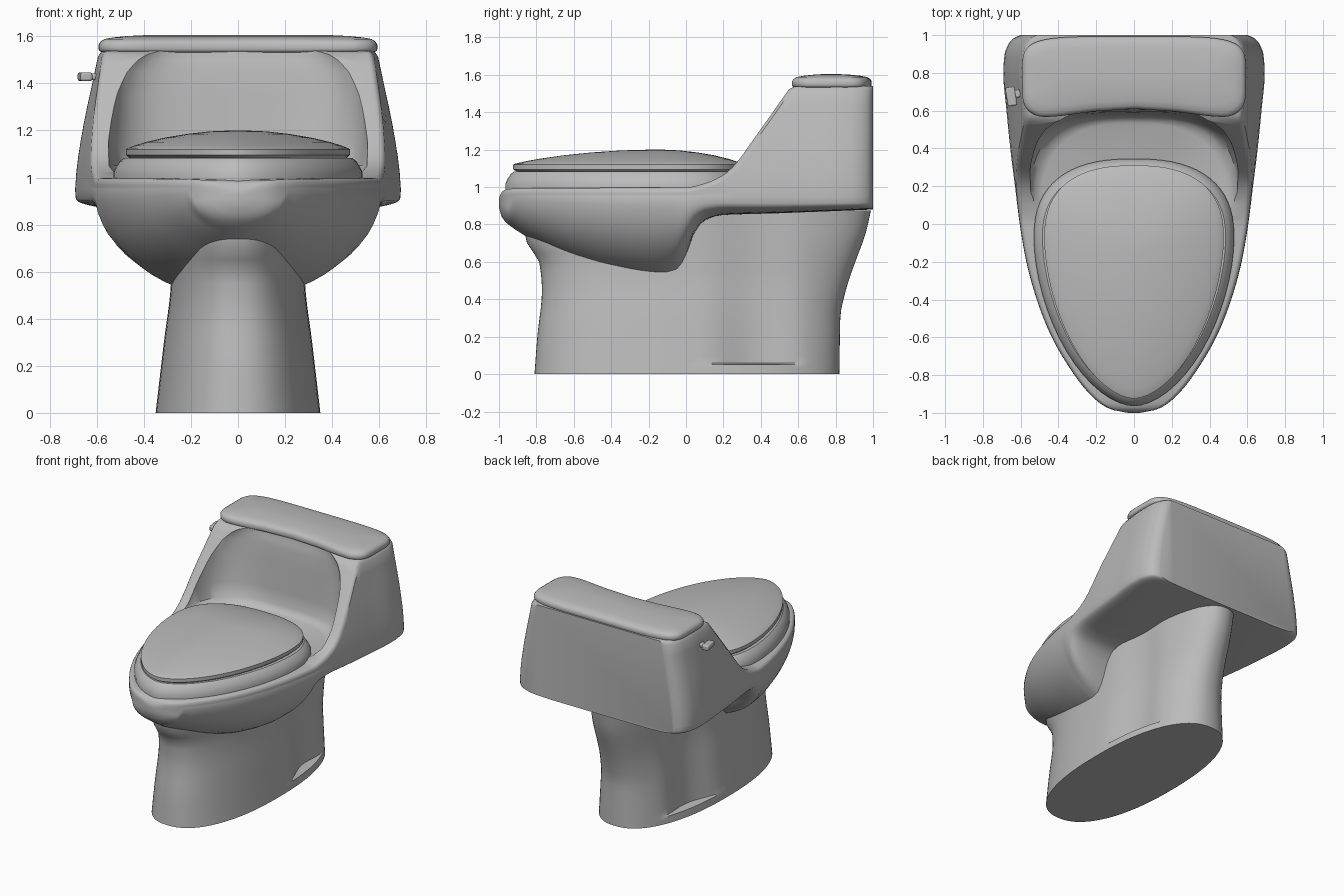
import bpy, bmesh, math

if "Cube" in bpy.data.objects:
    bpy.data.objects.remove(bpy.data.objects["Cube"])

china = bpy.data.materials.new("grey_ceramic")
china.diffuse_color = (0.5, 0.5, 0.5, 1)
china.use_nodes = True
china.node_tree.nodes["Principled BSDF"].inputs["Base Color"].default_value = china.diffuse_color


def curve(pts):
    """Smooth monotone interpolation through (t, value) points."""
    n = len(pts)
    d = [(pts[i + 1][1] - pts[i][1]) / (pts[i + 1][0] - pts[i][0]) for i in range(n - 1)]
    m = [d[0]] + [2 * a * b / (a + b) if a * b > 0 else 0 for a, b in zip(d, d[1:])] + [d[-1]]

    def f(t):
        t = min(max(t, pts[0][0]), pts[-1][0])
        i = max(k for k in range(n - 1) if pts[k][0] <= t)
        h = pts[i + 1][0] - pts[i][0]
        s = (t - pts[i][0]) / h
        return ((1 + 2 * s) * (1 - s) ** 2 * pts[i][1] + s * (1 - s) ** 2 * h * m[i]
                + s * s * (3 - 2 * s) * pts[i + 1][1] + s * s * (s - 1) * h * m[i + 1])
    return f


def spow(v, e):
    return math.copysign(abs(v) ** e, v)


def loft(name, rings, angle=35):
    bm = bmesh.new()
    vs = [[bm.verts.new(p) for p in r] for r in rings]
    n = len(rings[0])
    for a, b in zip(vs, vs[1:]):
        for i in range(n):
            j = (i + 1) % n
            bm.faces.new((a[i], a[j], b[j], b[i]))
    bm.faces.new(vs[0])
    bm.faces.new(vs[-1])
    bmesh.ops.recalc_face_normals(bm, faces=bm.faces)
    me = bpy.data.meshes.new(name)
    bm.to_mesh(me)
    bm.free()
    ob = bpy.data.objects.new(name, me)
    bpy.context.collection.objects.link(ob)
    me.materials.append(china)
    smooth(ob, angle)
    return ob


def smooth(ob, angle=35):
    bpy.ops.object.select_all(action='DESELECT')
    ob.select_set(True)
    bpy.context.view_layer.objects.active = ob
    bpy.ops.object.shade_smooth_by_angle(angle=math.radians(angle))


def egg(z, hw, y0, yc, y1, ef=2.0, eb=2.0, n=64):
    """Horizontal oval with different front and back halves."""
    pts = []
    for i in range(n):
        a = 2 * math.pi * i / n
        c, s = math.cos(a), math.sin(a)
        e = eb if s > 0 else ef
        pts.append((hw * spow(c, 2 / e), yc + (y1 - yc if s > 0 else yc - y0) * spow(s, 2 / e), z))
    return pts


# body: bowl, deck and tank lofted from front to back
half_w = curve([(-1, .03), (-.985, .11), (-.96, .165), (-.9, .235), (-.8, .315), (-.6, .435), (-.4, .515),
                (-.2, .57), (0, .605), (.2, .63), (.4, .655), (.6, .675), (.8, .692), (.9, .685),
                (.96, .66), (.985, .635), (1, .6)])
bottom = curve([(-1, .89), (-.985, .84), (-.95, .80), (-.9, .765), (-.82, .715), (-.6, .60), (-.4, .53),
                (-.2, .49), (-.12, .485), (-.05, .52), (0, .62), (.04, .74), (.1, .82), (.2, .85),
                (.5, .86), (1, .88)])
top = curve([(-1, .94), (-.985, .975), (-.95, .99), (-.8, .995), (0, .998), (.1, 1.02), (.2, 1.065),
             (.27, 1.13), (.35, 1.24), (.45, 1.38), (.52, 1.48), (.56, 1.53), (.6, 1.54), (1, 1.54)])
belly = curve([(-1, 2), (-.1, 2), (.15, 4), (1, 6)])
taper = curve([(.9, 1), (1, .995), (1.2, .955), (1.4, .895), (1.54, .852)])


def body_ring(y):
    w, zb, zt, e = half_w(y), bottom(y), top(y), belly(y)
    zc = min(.95, zt - .02) if y > -.95 else (zb + zt) / 2
    half = []
    for i in range(15):
        a = math.pi / 2 * i / 14
        half.append((w * math.sin(a) ** (2 / e), zc - (zc - zb) * max(math.cos(a), 0) ** (2 / e)))
    r = min(.025, (zt - zc) * .8, w * .5)
    for i in range(1, 9):
        z = zc + (zt - r - zc) * i / 8
        half.append((w * taper(z), z))
    for i in range(1, 5):
        a = math.pi / 2 * i / 4
        half.append((w * taper(zt) - r + r * math.cos(a), zt - r + r * math.sin(a)))
    half.append((0, zt))
    return [(x, y, z) for x, z in half] + [(-x, y, z) for x, z in half[-2:0:-1]]


ys = [-1, -.995, -.985, -.97] + [-.95 + .03 * i for i in range(64)] + [.96, .975, .985, .993, 1]
body = loft("body", [body_ring(y) for y in ys])

# curved recess in front of the tank
recess = [(1.004, .49, .535, 2.6), (1.02, .525, .56, 2.8), (1.05, .55, .575, 3), (1.15, .56, .582, 3.3),
          (1.35, .553, .59, 3.8), (1.45, .54, .597, 4), (1.5, .52, .605, 4), (1.53, .48, .615, 4),
          (1.6, .46, .615, 4)]
cutter = loft("recess_cutter", [egg(z, w, -.5, .08, yb, 6, e, 72) for z, w, yb, e in recess])
mod = body.modifiers.new("recess", 'BOOLEAN')
mod.operation = 'DIFFERENCE'
mod.solver = 'EXACT'
mod.object = cutter
bpy.context.view_layer.objects.active = body
bpy.ops.object.modifier_apply(modifier=mod.name)
bpy.data.objects.remove(cutter)
smooth(body, 40)

# pedestal with a shallow dent on each side above the foot
front = curve([(0, -.81), (.2, -.795), (.45, -.77), (.6, -.785), (.7, -.85), (.8, -.87)])
back = curve([(0, .82), (.3, .825), (.45, .855), (.6, .905), (.75, .96), (.88, .99)])
ped_w = curve([(0, .35), (.3, .315), (.55, .285), (.88, .275)])


def pedestal_ring(z):
    depth = .2 * min(max((z - .05) / .008, 0), 1) * (1 - .45 * z)
    ring = []
    for x, y, h in egg(z, ped_w(z), front(z), .0, back(z), 2.3, 2.3, 96):
        t = (y - .08) / .58
        k = math.sin(math.pi * t) ** 2 if 0 < t < 1 else 0
        ring.append((x * (1 - depth * k), y, h))
    return ring


loft("pedestal", [pedestal_ring(z) for z in
                  [0, .03, .05, .058, .1] + [.15 + .05 * i for i in range(15)] + [.875]])

# seat ring and domed seat cover
loft("seat", [egg(z, .53 - i, -.965 + i, -.08, .345 - i, 1.75, 2.5)
              for z, i in [(.985, .0), (1.02, .0), (1.045, .012), (1.07, .028), (1.083, .045)]])
cover = [(1.07, .94), (1.088, .985), (1.095, 1), (1.12, 1), (1.125, .985), (1.135, .93), (1.15, .83),
         (1.17, .65), (1.185, .46), (1.196, .25), (1.2, .06)]
loft("seat_cover", [egg(z, .475 * s, -.15 - .775 * s, -.15 + .07 * s, -.15 + .46 * s, 1.75, 2.5)
                    for z, s in cover])


# tank lid with a bowed front edge
def lid_ring(z, i):
    ring = []
    for x, y, h in egg(z, .592 - i, .545 + i, .77, .993 - i, 5, 5, 80):
        t = max(0, (.77 - y) / .225)
        ring.append((x, y + t * .065 * max(0, math.cos(math.pi * x / 1.0)), h))
    return ring


loft("tank_lid", [lid_ring(z, i) for z, i in
                  [(1.53, .02), (1.537, .004), (1.545, 0), (1.565, 0), (1.578, .008), (1.588, .024),
                   (1.595, .06), (1.601, .12), (1.605, .2)]], 50)


# flush lever on the tank side
def block(name, loc, size, rot):
    bpy.ops.mesh.primitive_cube_add(size=1, location=loc, rotation=(0, 0, rot))
    ob = bpy.context.object
    ob.name = name
    ob.scale = size
    bpy.ops.object.transform_apply(location=False, rotation=False, scale=True)
    ob.data.materials.append(china)
    bev = ob.modifiers.new("bevel", 'BEVEL')
    bev.width = .008
    bev.segments = 2
    smooth(ob)


block("lever_handle", (-.65, .675, 1.428), (.05, .1, .036), .15)
block("lever_stem", (-.615, .69, 1.428), (.06, .04, .028), .15)
